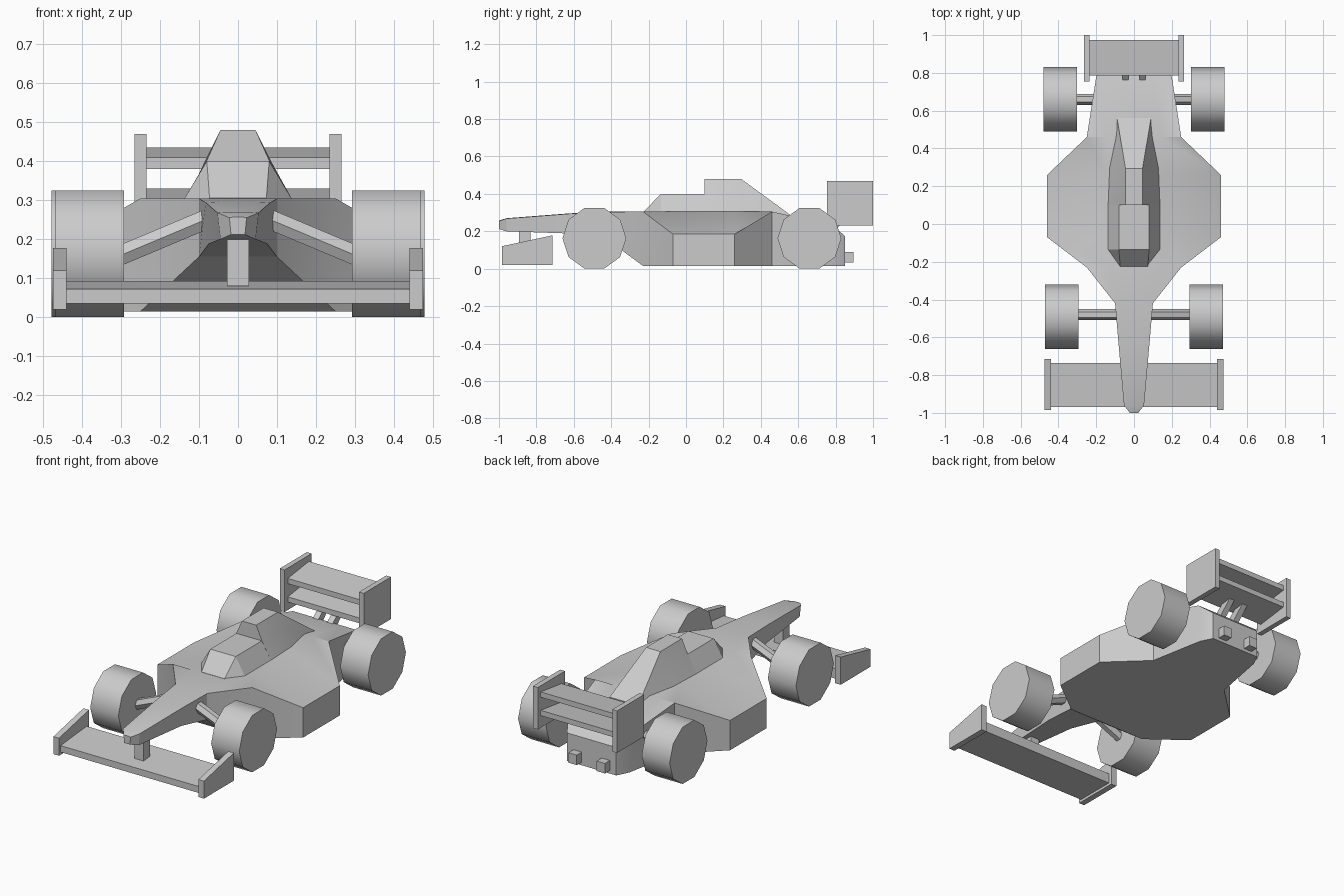
import bpy, bmesh, math
from mathutils import Vector, Matrix

if "Cube" in bpy.data.objects:
    bpy.data.objects.remove(bpy.data.objects["Cube"])


def finish(bm, name, smooth=0):
    bmesh.ops.recalc_face_normals(bm, faces=bm.faces)
    me = bpy.data.meshes.new(name)
    bm.to_mesh(me)
    bm.free()
    ob = bpy.data.objects.new(name, me)
    bpy.context.collection.objects.link(ob)
    if smooth:
        bpy.ops.object.select_all(action='DESELECT')
        ob.select_set(True)
        bpy.context.view_layer.objects.active = ob
        bpy.ops.object.shade_smooth_by_angle(angle=math.radians(smooth))
    return ob


def loft(name, sections, smooth=0):
    """Skin symmetric sections (y, [(x, z) bottom to top]) along y."""
    bm = bmesh.new()
    rings = []
    for y, half in sections:
        pts = half + [(-x, z) for x, z in reversed(half)]
        rings.append([bm.verts.new((x, y, z)) for x, z in pts])
    n = len(rings[0])
    for a, b in zip(rings, rings[1:]):
        for i in range(n):
            j = (i + 1) % n
            bm.faces.new((a[i], a[j], b[j], b[i]))
    bm.faces.new(rings[0])
    bm.faces.new(rings[-1])
    return finish(bm, name, smooth)


def prism(name, profile, x0, x1):
    """Extrude a (y, z) profile from x0 to x1."""
    bm = bmesh.new()
    face = bm.faces.new([bm.verts.new((x0, y, z)) for y, z in profile])
    ext = bmesh.ops.extrude_face_region(bm, geom=[face])
    moved = [v for v in ext['geom'] if isinstance(v, bmesh.types.BMVert)]
    bmesh.ops.translate(bm, verts=moved, vec=(x1 - x0, 0, 0))
    return finish(bm, name)


def rect(y0, y1, z0, z1):
    return [(y0, z0), (y1, z0), (y1, z1), (y0, z1)]


def rod(name, a, b, r, sides, smooth=0):
    a, b = Vector(a), Vector(b)
    d = b - a
    # keep one corner of the section along y so wheels stand on a flat
    rot = Matrix.Rotation(math.atan2(d.x, d.z), 4, 'Y')
    bm = bmesh.new()
    bmesh.ops.create_cone(bm, cap_ends=True, segments=sides, radius1=r, radius2=r,
                          depth=d.length, matrix=Matrix.Translation((a + b) / 2) @ rot)
    return finish(bm, name, smooth)


# Hull: nose, side pods and tail, as (y, bottom edge, side edge, deck edge)
loft("hull", [
    (-1.00, [(.018, .212), (.022, .255), (.012, .257)]),
    (-0.96, [(.045, .200), (.053, .268), (.030, .270)]),
    (-0.62, [(.075, .188), (.083, .294), (.050, .296)]),
    (-0.42, [(.100, .155), (.100, .304), (.070, .305)]),
    (-0.23, [(.250, .015), (.250, .305), (.140, .305)]),
    (-0.07, [(.460, .015), (.460, .185), (.140, .305)]),
    (0.26, [(.460, .015), (.460, .185), (.140, .305)]),
    (0.46, [(.250, .015), (.250, .305), (.140, .305)]),
    (0.78, [(.190, .015), (.200, .235), (.110, .235)]),
    (0.85, [(.155, .015), (.155, .175), (.090, .175)]),
], 25)

# Cockpit and air intake with tapering engine cover
loft("cockpit", [
    (-.225, [(.075, .29), (.073, .306)]),
    (-.135, [(.140, .30), (.080, .40)]),
    (.10, [(.140, .30), (.080, .40)]),
])
loft("engine_cover", [
    (.10, [(.140, .30), (.081, .40), (.045, .48)]),
    (.295, [(.132, .30), (.085, .40), (.045, .48)]),
    (.56, [(.092, .265), (.091, .275), (.090, .286)]),
], 20)

# Front wing
prism("front_wing", [(-.97, .035), (-.735, .035), (-.735, .093), (-.97, .072)], -.445, .445)
prism("front_wing_pylon", rect(-.893, -.832, .08, .24), -.028, .028)

# Rear wing planes
for name, dz in (("rear_wing_upper", 0), ("rear_wing_lower", -.105)):
    prism(name, [(.785, .38 + dz), (.975, .405 + dz), (.975, .435 + dz), (.785, .41 + dz)], -.24, .24)

for s, side in ((-1, "left"), (1, "right")):
    # Wing end plates
    prism("front_end_plate_" + side,
          [(-.985, .02), (-.715, .02), (-.715, .178), (-.985, .12)], s * .44, s * .475)
    prism("rear_end_plate_" + side, rect(.755, 1.0, .23, .47), s * .235, s * .265)
    # Rear wing struts and tail boxes
    prism("rear_wing_strut_" + side,
          [(.74, .22), (.79, .20), (.88, .29), (.84, .30)], s * .028, s * .062)
    prism("tail_box_" + side, rect(.84, .895, .033, .09), s * .063, s * .115)
    # Wheels
    rod("front_wheel_" + side, (s * .293, -.49, .1625), (s * .47, -.49, .1625), .1705, 10, 40)
    rod("rear_wheel_" + side, (s * .302, .66, .1625), (s * .478, .66, .1625), .1705, 10, 40)
    # Suspension arms
    rod("front_arm_" + side, (s * .06, -.48, .26), (s * .31, -.48, .155), .029, 6)
    rod("rear_arm_" + side, (s * .12, .66, .22), (s * .32, .66, .155), .029, 6)
